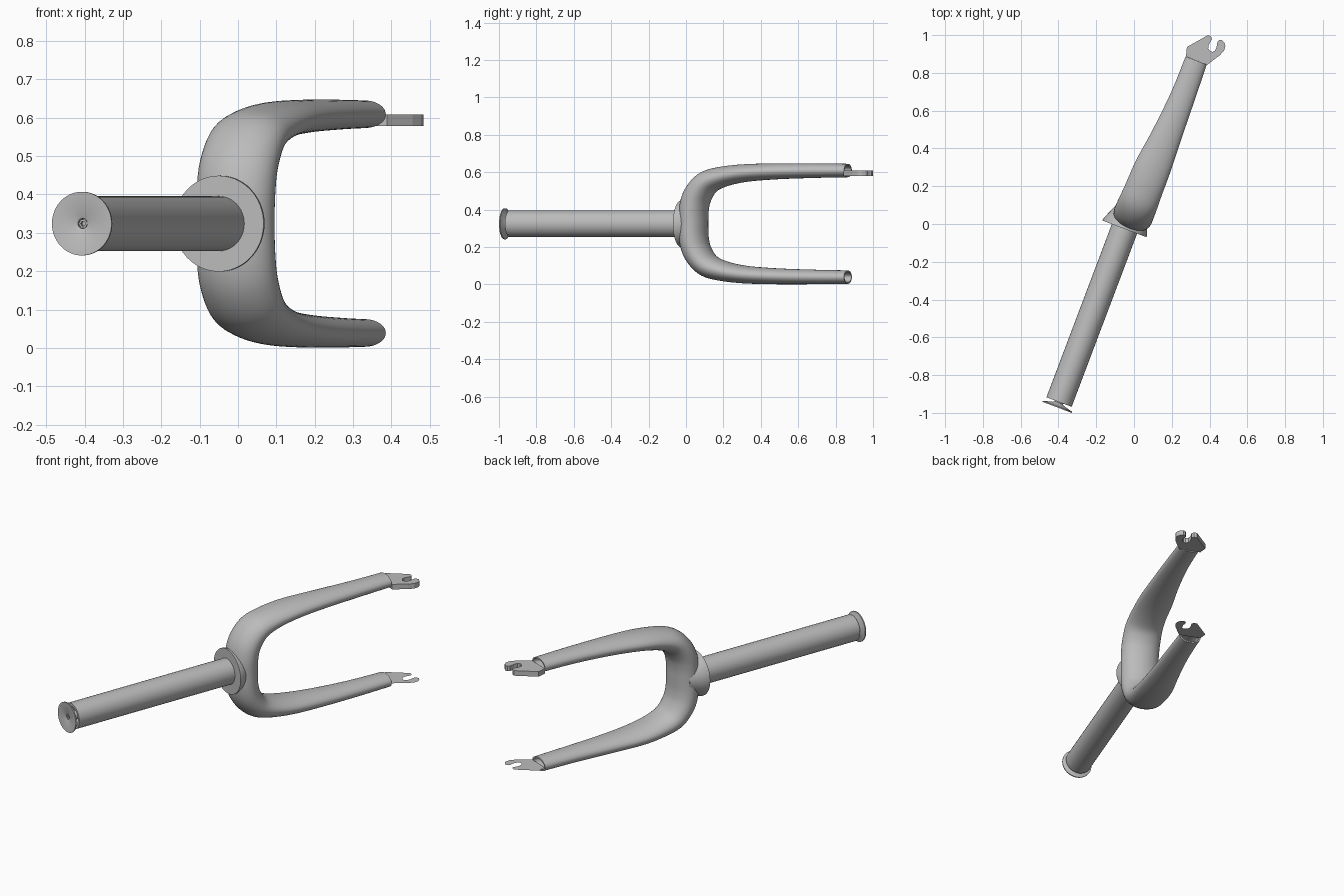
import bpy, bmesh, math
from mathutils import Matrix, Vector

if "Cube" in bpy.data.objects:
    bpy.data.objects.remove(bpy.data.objects["Cube"])

# Local frame: x = across, y = along the steerer, z = leg spacing
ZC = 0.324
FRAME = Matrix.Translation((0, 0, ZC)) @ Matrix.Rotation(math.radians(-20.7), 4, 'Z')
AXIS = -0.038          # steerer offset across
grey = bpy.data.materials.new("satin_grey")
grey.diffuse_color = (0.5, 0.5, 0.5, 1)
grey.use_nodes = True
grey.node_tree.nodes["Principled BSDF"].inputs["Base Color"].default_value = grey.diffuse_color


def finish(name, bm, matrix=FRAME, smooth=True):
    bmesh.ops.recalc_face_normals(bm, faces=bm.faces)
    bm.transform(matrix)
    me = bpy.data.meshes.new(name)
    bm.to_mesh(me)
    bm.free()
    me.materials.append(grey)
    ob = bpy.data.objects.new(name, me)
    bpy.context.collection.objects.link(ob)
    if smooth:
        bpy.ops.object.select_all(action='DESELECT')
        ob.select_set(True)
        bpy.context.view_layer.objects.active = ob
        bpy.ops.object.shade_smooth_by_angle(angle=math.radians(35))
    return ob


def loft(bm, rings):
    """Skin closed rings of points and cap both ends."""
    vs = [[bm.verts.new(p) for p in r] for r in rings]
    n = len(vs[0])
    for a, b in zip(vs, vs[1:]):
        for i in range(n):
            j = (i + 1) % n
            bm.faces.new((a[i], a[j], b[j], b[i]))
    bm.faces.new(vs[0][::-1])
    bm.faces.new(vs[-1])


def turned(name, profile, n=48):
    """Round part from (radius, position along steerer) pairs."""
    bm = bmesh.new()
    loft(bm, [[(AXIS + r * math.cos(k * math.tau / n), y, r * math.sin(k * math.tau / n))
               for k in range(n)] for r, y in profile])
    return finish(name, bm)


# Steerer tube, hollow at the free end
turned("steerer_tube", [(0.058, -0.8), (0.058, -1.022), (0.0715, -1.022), (0.0715, 0.0)])

# Crown race collar with a flare into the crown
turned("crown_collar", [(0.125, -0.042), (0.125, -0.034), (0.112, 0.0), (0.085, 0.06)])

# Top cap with stem and bolt recess
turned("top_cap", [(0.013, -1.025), (0.013, -1.045), (0.018, -1.048), (0.083, -1.052),
                   (0.083, -1.046), (0.03, -1.032), (0.024, -1.026), (0.024, -0.9)])
turned("cap_bolt", [(0.007, -1.03), (0.007, -1.042), (0.0125, -1.042), (0.0125, -1.02)], 6)

# Crown and both legs: one oval sweep
# stations: along, height, across, half thickness, half width
half = [(.035, 0, -.02, .075, .105), (.038, .08, -.02, .075, .106),
        (.058, .15, -.02, .073, .106), (.11, .215, -.018, .066, .104),
        (.19, .248, -.016, .056, .1), (.32, .27, -.013, .048, .096),
        (.5, .28, -.004, .043, .080), (.72, .284, .003, .039, .066),
        (.926, .285, .002, .036, .060)]
stations = [Vector((s[0], -s[1], *s[2:])) for s in half[:0:-1]] + [Vector(s) for s in half]


def spline(pts, steps=5):
    out = []
    for i in range(len(pts) - 1):
        p0, p1, p2 = pts[max(i - 1, 0)], pts[i], pts[i + 1]
        p3 = pts[min(i + 2, len(pts) - 1)]
        for k in range(steps):
            t = k / steps
            out.append(0.5 * (2 * p1 + (p2 - p0) * t + (2 * p0 - 5 * p1 + 4 * p2 - p3) * t * t
                              + (3 * p1 - p0 - 3 * p2 + p3) * t ** 3))
    return out + [pts[-1]]


def oval(s, tangent, n=40):
    ty, tz = tangent
    ring = []
    for k in range(n):
        a = k * math.tau / n
        d = s[3] * math.cos(a)
        ring.append((s[2] + s[4] * math.sin(a), s[0] - tz * d, s[1] + ty * d))
    return ring


path = spline(stations)
rings = []
for i, s in enumerate(path):
    a, b = path[max(i - 1, 0)], path[min(i + 1, len(path) - 1)]
    t = Vector((b[0] - a[0], b[1] - a[1])).normalized()
    if i in (0, len(path) - 1):
        t = Vector((math.copysign(1, t[0]), 0))
    rings.append(oval(s, t))


def bore(side):
    """Rings of the hollow in a leg end, from the rim inwards."""
    d = Vector((side, 0))
    return [oval((y, side * .285, .002, .028, .052), d) for y in (.926, .78)]


bm = bmesh.new()
loft(bm, bore(-1)[::-1] + rings + bore(1))
finish("crown_and_legs", bm)

# Dropout plates: hooked outline in plan view
outline = [(.275, .887), (.28, .937), (.392, 1.0), (.408, .992), (.413, .979), (.396, .95),
           (.393, .93), (.402, .916), (.415, .911), (.428, .917), (.437, .935), (.442, .965),
           (.452, .974), (.466, .974), (.479, .96), (.484, .942), (.477, .918), (.455, .894),
           (.388, .843)]
for name, z, thick in (("upper_dropout", 0.579, 0.029), ("lower_dropout", 0.040, 0)):
    bm = bmesh.new()
    face = bm.faces.new([bm.verts.new((x, y, z)) for x, y in outline])
    if thick:
        top = bmesh.ops.extrude_face_region(bm, geom=[face], use_keep_orig=True)["geom"]
        bmesh.ops.translate(bm, vec=(0, 0, thick),
                            verts=[v for v in top if isinstance(v, bmesh.types.BMVert)])
    finish(name, bm, Matrix.Identity(4), False)
